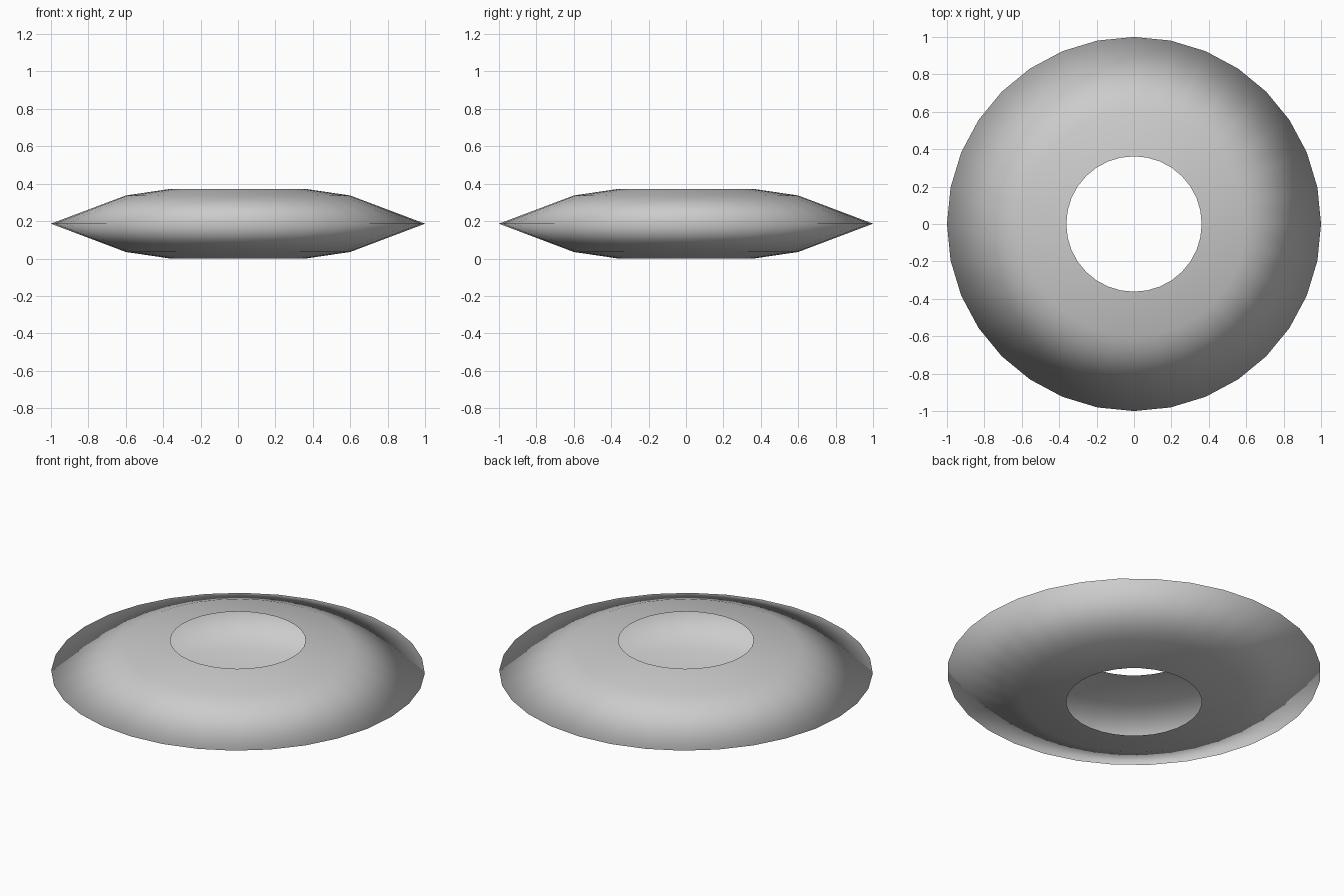
import bpy, bmesh, math

if "Cube" in bpy.data.objects:
    bpy.data.objects.remove(bpy.data.objects["Cube"])

SIDES = 32
MID = 0.186
# half section, from lower hole rim round the outer edge to upper hole rim
half = [(0.362, 0.186), (0.60, 0.151), (1.0, 0.0)]
profile = [(r, MID - h) for r, h in half] + [(r, MID + h) for r, h in half[-2::-1]]

# revolve the section into an open-centred hollow shell
bm = bmesh.new()
rings = []
for r, z in profile:
    rings.append([bm.verts.new((r * math.cos(2 * math.pi * i / SIDES),
                                r * math.sin(2 * math.pi * i / SIDES), z))
                  for i in range(SIDES)])
for a, b in zip(rings, rings[1:]):
    for i in range(SIDES):
        j = (i + 1) % SIDES
        bm.faces.new((a[i], a[j], b[j], b[i]))

# smooth all over, including across the outer edge
for f in bm.faces:
    f.smooth = True

mesh = bpy.data.meshes.new("ring_shell")
bm.to_mesh(mesh)
bm.free()
bpy.context.collection.objects.link(bpy.data.objects.new("ring_shell", mesh))
